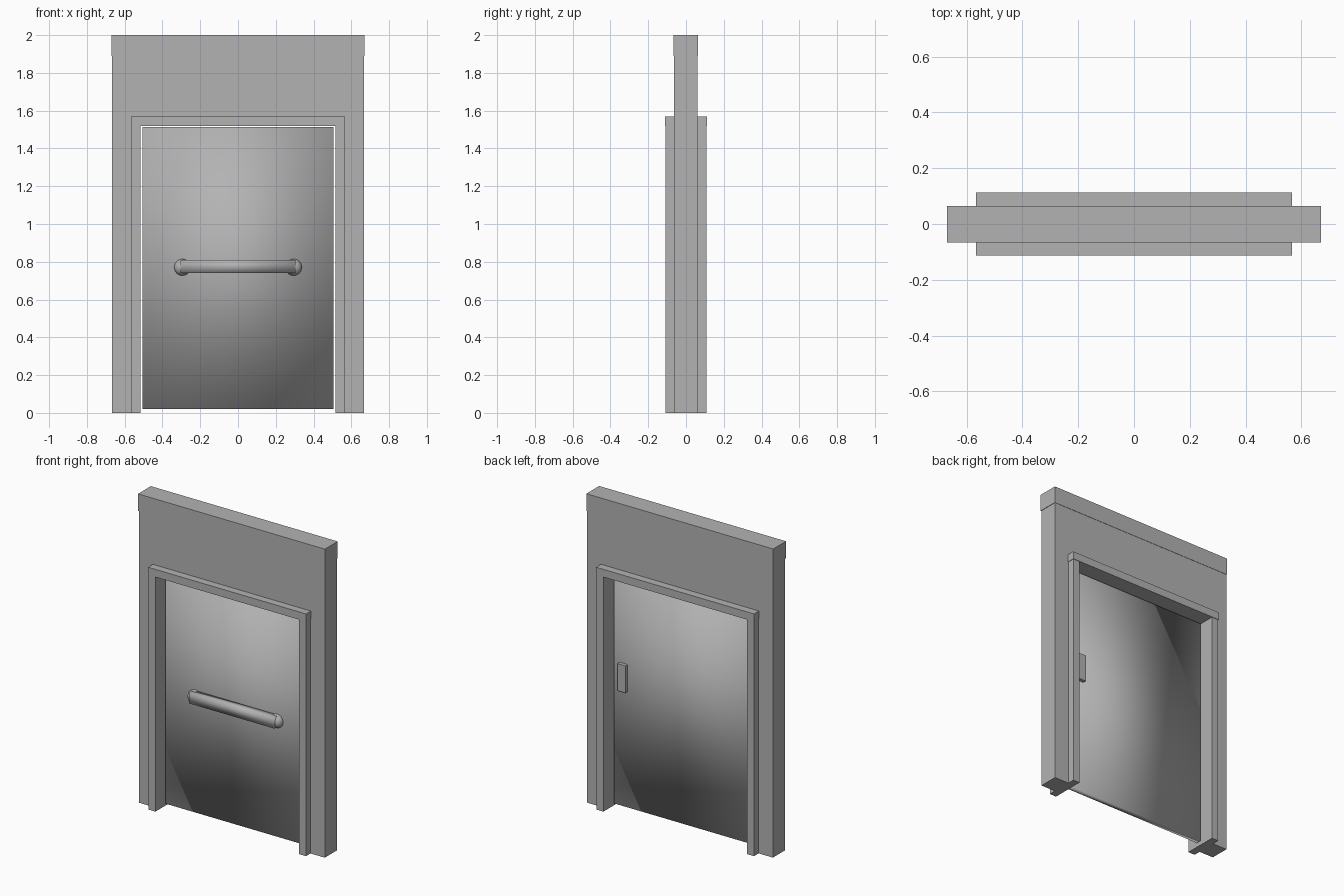
import bpy, bmesh
from mathutils import Matrix, Vector

if "Cube" in bpy.data.objects:
    bpy.data.objects.remove(bpy.data.objects["Cube"])

grey = bpy.data.materials.new("plain grey")
grey.diffuse_color = (0.45, 0.45, 0.45, 1)
grey.use_nodes = True
grey.node_tree.nodes["Principled BSDF"].inputs["Base Color"].default_value = grey.diffuse_color


def finish(name, bm, smooth=False):
    me = bpy.data.meshes.new(name)
    for f in bm.faces:
        f.smooth = smooth
    bm.to_mesh(me)
    bm.free()
    me.materials.append(grey)
    ob = bpy.data.objects.new(name, me)
    bpy.context.collection.objects.link(ob)
    return ob


def box(name, x, y, z, smooth=False):
    """Box from (min, max) pairs on each axis."""
    bm = bmesh.new()
    bmesh.ops.create_cube(bm, size=1)
    for v in bm.verts:
        v.co = Vector([(a + b) / 2 + c * (b - a) for (a, b), c in zip((x, y, z), v.co)])
    return finish(name, bm, smooth)


def arch(name, half_w, top, hole_w, hole_top, y0, y1):
    """Upside-down U profile extruded through y, open at the floor."""
    pts = [(-half_w, 0), (-half_w, top), (half_w, top), (half_w, 0),
           (hole_w, 0), (hole_w, hole_top), (-hole_w, hole_top), (-hole_w, 0)]
    bm = bmesh.new()
    face = bm.faces.new([bm.verts.new((x, y0, z)) for x, z in pts])
    ext = bmesh.ops.extrude_face_region(bm, geom=[face])["geom"]
    bmesh.ops.translate(bm, vec=(0, y1 - y0, 0),
                        verts=[g for g in ext if isinstance(g, bmesh.types.BMVert)])
    bmesh.ops.recalc_face_normals(bm, faces=bm.faces)
    return finish(name, bm)


# Wall around the doorway, with a very slightly wider top band
arch("wall", 0.666, 1.89, 0.54, 1.54, -0.063, 0.062)
box("wall_top_band", (-0.669, 0.669), (-0.067, 0.064), (1.89, 2.0))

# Door frame: two posts and a head standing proud on both sides
for side, s in (("left", -1), ("right", 1)):
    box("frame_post_" + side, sorted((s * 0.515, s * 0.563)), (-0.109, 0.109), (0, 1.52))
box("frame_head", (-0.566, 0.566), (-0.112, 0.112), (1.52, 1.57))

# Door leaf, with a narrow gap to the frame
box("door_leaf", (-0.505, 0.505), (-0.02, 0.015), (0.02, 1.513), smooth=True)

# Push bar with rounded end mounts on the front
box("push_bar", (-0.305, 0.305), (-0.065, -0.018), (0.74, 0.81), smooth=True)
for side, s in (("left", -1), ("right", 1)):
    bm = bmesh.new()
    bmesh.ops.create_uvsphere(
        bm, u_segments=24, v_segments=12, radius=0.044,
        matrix=Matrix.Translation((s * 0.294, -0.023, 0.771)) @ Matrix.Diagonal((1, 0.85, 1, 1)))
    finish("push_bar_mount_" + side, bm, True)

# Pull plate on the back
box("pull_plate", (0.407, 0.465), (0.01, 0.038), (0.77, 0.945))
